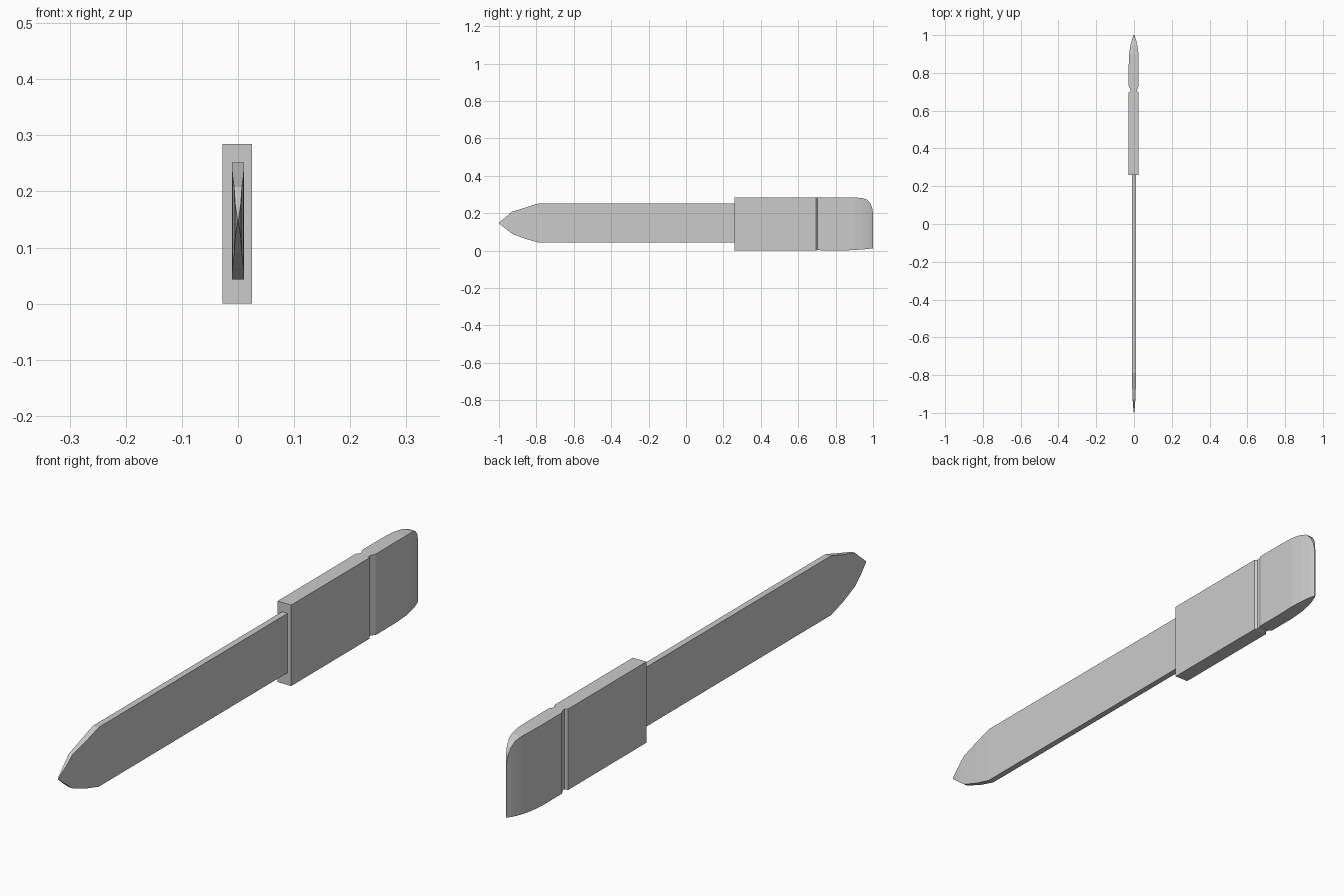
import bpy, bmesh


def loft(name, sections):
    """Skin rectangular sections (y, x_left, x_right, z_low, z_high) along y."""
    bm = bmesh.new()
    rings = []
    for y, xl, xr, zl, zh in sections:
        rings.append([bm.verts.new(p) for p in
                      ((xl, y, zl), (xr, y, zl), (xr, y, zh), (xl, y, zh))])
    for a, b in zip(rings, rings[1:]):
        for i in range(4):
            j = (i + 1) % 4
            bm.faces.new((a[i], a[j], b[j], b[i]))
    bm.faces.new(rings[0][::-1])
    bm.faces.new(rings[-1])
    bmesh.ops.recalc_face_normals(bm, faces=bm.faces)
    mesh = bpy.data.meshes.new(name)
    bm.to_mesh(mesh)
    bm.free()
    obj = bpy.data.objects.new(name, mesh)
    bpy.context.collection.objects.link(obj)
    return obj


# Flat blade tapering to a point at the front
loft("blade", [
    (-1.0, -0.001, 0.001, 0.146, 0.150),
    (-0.965, -0.005, 0.005, 0.117, 0.178),
    (-0.93, -0.007, 0.007, 0.090, 0.208),
    (-0.86, -0.010, 0.010, 0.063, 0.229),
    (-0.79, -0.011, 0.011, 0.043, 0.252),
    (0.27, -0.011, 0.011, 0.043, 0.252),
])

# Block handle with side grooves and a wedge-shaped rounded end
loft("handle", [
    (0.26, -0.028, 0.025, 0.0, 0.285),
    (0.695, -0.028, 0.025, 0.0, 0.285),
    (0.703, -0.019, 0.017, 0.003, 0.285),
    (0.712, -0.019, 0.017, 0.003, 0.285),
    (0.73, -0.028, 0.025, 0.0, 0.285),
    (0.84, -0.028, 0.025, 0.0, 0.285),
    (0.90, -0.026, 0.024, 0.003, 0.284),
    (0.945, -0.019, 0.018, 0.006, 0.280),
    (0.968, -0.013, 0.013, 0.008, 0.272),
    (0.985, -0.008, 0.008, 0.010, 0.254),
    (0.995, -0.004, 0.004, 0.011, 0.230),
    (1.0, -0.0015, 0.0015, 0.012, 0.200),
])
